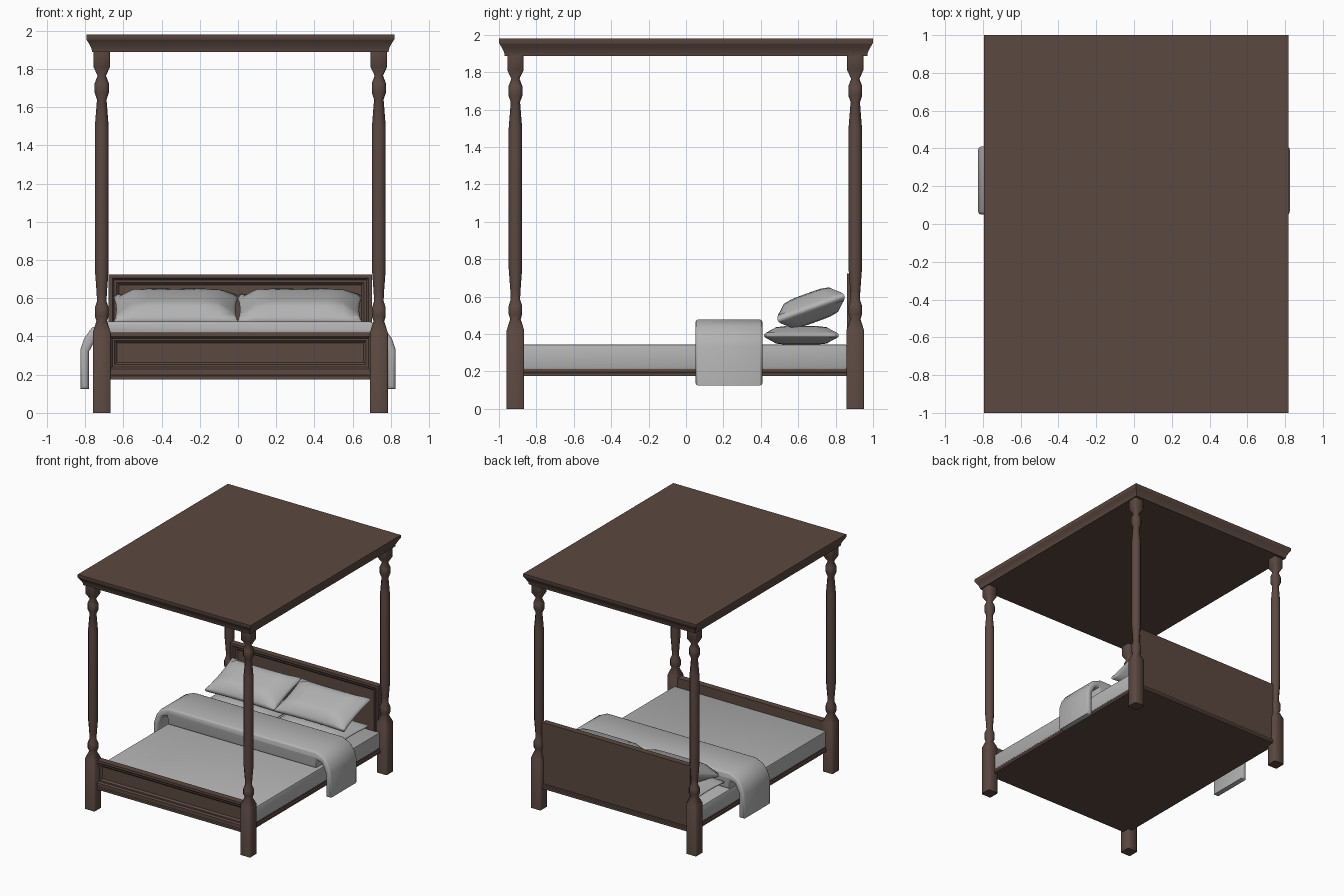
import bpy, bmesh
from math import radians
from mathutils import Matrix

cube = bpy.data.objects.get("Cube")
if cube:
    bpy.data.objects.remove(cube, do_unlink=True)


def material(name, color):
    m = bpy.data.materials.new(name)
    m.use_nodes = True
    m.diffuse_color = color
    bsdf = m.node_tree.nodes["Principled BSDF"]
    bsdf.inputs["Base Color"].default_value = color
    bsdf.inputs["Roughness"].default_value = 0.8
    return m


WOOD = material("dark brown wood", (0.105, 0.066, 0.052, 1))
CLOTH = material("grey cloth", (0.45, 0.45, 0.45, 1))
CX = 0.012  # frame centre line


def finish(bm, name, mat, angle=30):
    bmesh.ops.recalc_face_normals(bm, faces=bm.faces[:])
    me = bpy.data.meshes.new(name)
    bm.to_mesh(me)
    bm.free()
    me.materials.append(mat)
    me.shade_smooth()
    me.set_sharp_from_angle(angle=radians(angle))
    ob = bpy.data.objects.new(name, me)
    bpy.context.collection.objects.link(ob)
    return ob


def loft(rings, name, mat, angle=30):
    """Skin a stack of closed point rings and cap both ends."""
    bm = bmesh.new()
    loops = [[bm.verts.new(p) for p in ring] for ring in rings]
    for a, b in zip(loops, loops[1:]):
        for i in range(len(a)):
            j = (i + 1) % len(a)
            bm.faces.new((a[i], a[j], b[j], b[i]))
    bm.faces.new(loops[0])
    bm.faces.new(loops[-1])
    return finish(bm, name, mat, angle)


def rect(hx, hy, z):
    return [(CX - hx, -hy, z), (CX + hx, -hy, z), (CX + hx, hy, z), (CX - hx, hy, z)]


def panel_board(name, hx, z0, z1, back, front):
    """Board with a moulded, recessed panel on its front."""
    steps = [(0, back), (0, front), (0.02, front), (0.03, front + 0.012),
             (0.042, front + 0.012), (0.055, front + 0.025)]
    loft([[(CX - hx + i, y, z0 + i), (CX + hx - i, y, z0 + i),
           (CX + hx - i, y, z1 - i), (CX - hx + i, y, z1 - i)] for i, y in steps],
         name, WOOD)


def box(name, x0, x1, y0, y1, z0, z1, mat, bevel):
    bm = bmesh.new()
    bmesh.ops.create_cube(bm, size=1)
    for v in bm.verts:
        v.co = (x1 if v.co.x > 0 else x0, y1 if v.co.y > 0 else y0, z1 if v.co.z > 0 else z0)
    bmesh.ops.bevel(bm, geom=bm.edges[:], offset=bevel, segments=2, profile=0.5, affect='EDGES')
    return finish(bm, name, mat, 40)


# Posts: square foot and cap, turned shaft (height, half width, corner shape)
SQ, BULB, OCT = 0.86, 0.55, 0.414
POST = [(0, 0.047, SQ), (0.42, 0.047, SQ), (0.48, 0.028, OCT), (0.505, 0.036, BULB),
        (0.55, 0.036, BULB), (0.585, 0.025, OCT), (0.63, 0.027, OCT), (0.75, 0.036, OCT),
        (1.5, 0.036, OCT), (1.64, 0.025, OCT), (1.675, 0.037, BULB), (1.725, 0.037, BULB),
        (1.765, 0.022, OCT), (1.81, 0.043, SQ), (1.89, 0.043, SQ)]


def post(name, x, y):
    rings = []
    for z, h, c in POST:
        k = h * c
        rings.append([(x + a, y + b, z) for a, b in
                      ((h, -k), (h, k), (k, h), (-k, h), (-h, k), (-h, -k), (-k, -h), (k, -h))])
    loft(rings, name, WOOD, 50)


for side, x in (("right", CX - 0.725), ("left", CX + 0.725)):
    for end, y in (("front", -0.912), ("back", 0.905)):
        post(f"{end}_{side}_post", x, y)

# Canopy with a coved edge
loft([rect(0.776, 0.97, 1.888), rect(0.778, 0.972, 1.905), rect(0.79, 0.984, 1.93),
      rect(0.803, 0.996, 1.95), rect(0.806, 1.0, 1.955), rect(0.806, 1.0, 1.98)],
     "canopy", WOOD, 40)

# Bed base with a stepped edge
loft([rect(0.715, 0.928, 0.175), rect(0.715, 0.928, 0.193), rect(0.707, 0.92, 0.198),
      rect(0.707, 0.92, 0.212)], "bed_base", WOOD)

# Boards
panel_board("headboard", 0.69, 0.2, 0.725, 0.912, 0.862)
panel_board("footboard", 0.7, 0.21, 0.42, -0.872, -0.925)

# Mattress
box("mattress", CX - 0.71, CX + 0.71, -0.875, 0.862, 0.21, 0.345, CLOTH, 0.012)

# Folded blanket draped over both sides
half = [(0.69, 0.34), (0.7, 0.41), (0.74, 0.395), (0.78, 0.32), (0.78, 0.125),
        (0.825, 0.125), (0.825, 0.33), (0.805, 0.39), (0.765, 0.445), (0.69, 0.478)]
outline = half + [(-x, z) for x, z in reversed(half)]
bm = bmesh.new()
ends = [[bm.verts.new((x, y, z)) for x, z in outline] for y in (0.05, 0.41)]
for i in range(len(outline)):
    j = (i + 1) % len(outline)
    bm.faces.new((ends[0][i], ends[0][j], ends[1][j], ends[1][i]))
caps = [bm.faces.new(e) for e in ends]
bmesh.ops.recalc_face_normals(bm, faces=bm.faces[:])
rim = [e for f in caps for e in f.edges]
bmesh.ops.bevel(bm, geom=rim, offset=0.016, segments=2, profile=0.5, affect='EDGES')
finish(bm, "blanket", CLOTH, 50)


# Pillows: a gridded block thinned toward its edges
def pillow(name, centre, size, tilt):
    bm = bmesh.new()
    bmesh.ops.create_cube(bm, size=2)
    bmesh.ops.subdivide_edges(bm, edges=bm.edges[:], cuts=7, use_grid_fill=True)
    for v in bm.verts:
        u, w, t = v.co
        puff = 0.3 + 0.7 * ((1 - u ** 6) * (1 - w ** 4)) ** 0.5
        belly = 0.94 + 0.06 * (1 - t * t)
        v.co = (u * size[0] * belly * (0.96 + 0.04 * w * w),
                w * size[1] * belly * (0.95 + 0.05 * u * u),
                t * size[2] * puff)
    bm.transform(Matrix.Translation(centre) @ Matrix.Rotation(radians(tilt), 4, 'X'))
    finish(bm, name, CLOTH, 80)


for side, x in (("right", -0.325), ("left", 0.322)):
    pillow(f"lower_{side}_pillow", (x, 0.617, 0.393), (0.325, 0.2, 0.05), 0)
    pillow(f"upper_{side}_pillow", (x, 0.668, 0.54), (0.325, 0.19, 0.08), 20)
